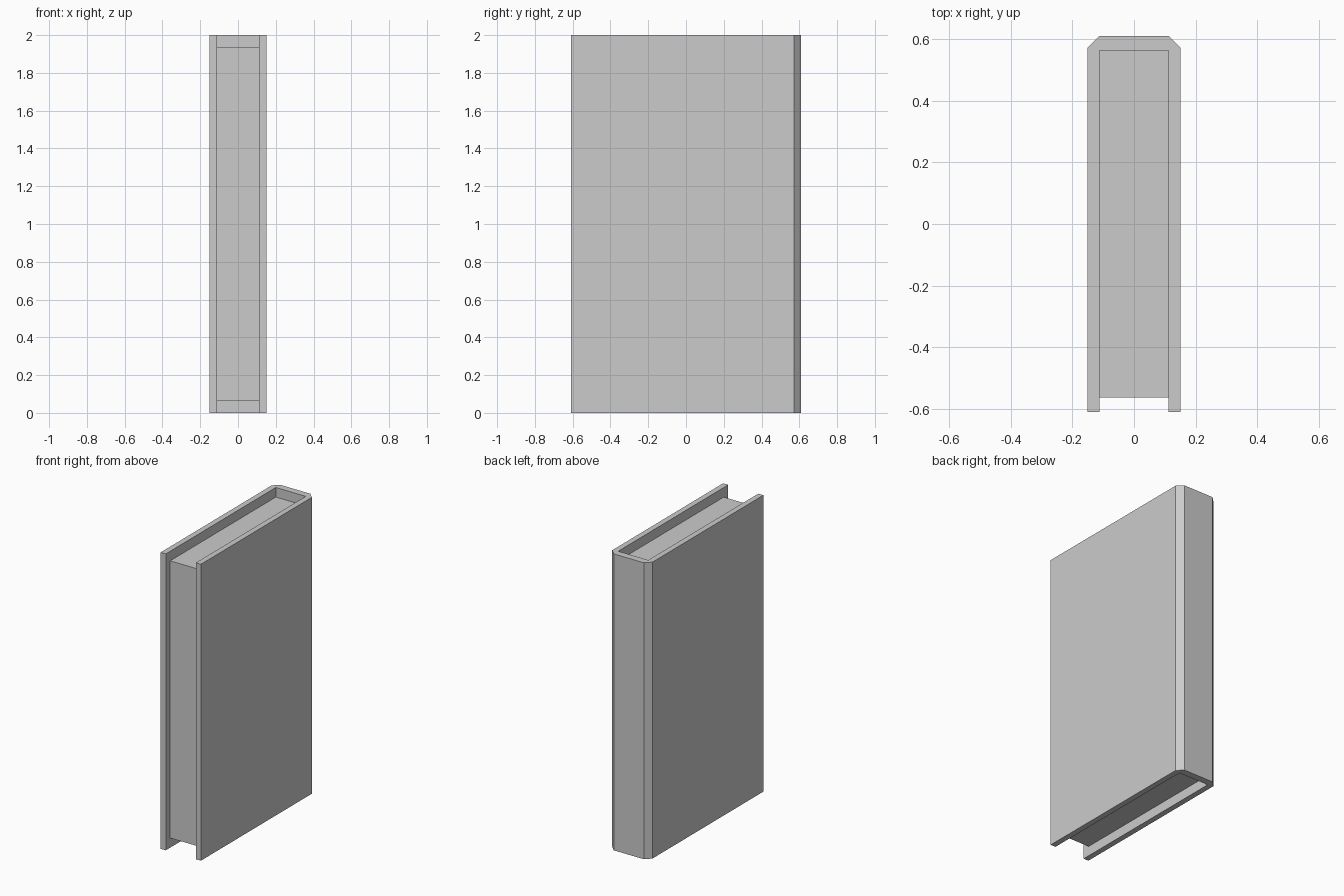
import bpy
import bmesh

if "Cube" in bpy.data.objects:
    bpy.data.objects.remove(bpy.data.objects["Cube"])

HEIGHT = 2.0
HALF_W, HALF_D = 0.15, 0.61      # outer half width and half depth
IN_W, IN_D = 0.112, 0.563        # inside of the cover
CHAMFER = 0.038
PAGE_INSET = 0.065


def extrude_profile(name, points, z0, z1):
    """Extrude a closed xy outline from z0 to z1."""
    bm = bmesh.new()
    face = bm.faces.new([bm.verts.new((x, y, z0)) for x, y in points])
    ext = bmesh.ops.extrude_face_region(bm, geom=[face])
    top = [v for v in ext["geom"] if isinstance(v, bmesh.types.BMVert)]
    bmesh.ops.translate(bm, verts=top, vec=(0, 0, z1 - z0))
    bmesh.ops.recalc_face_normals(bm, faces=bm.faces)
    mesh = bpy.data.meshes.new(name)
    bm.to_mesh(mesh)
    bm.free()
    obj = bpy.data.objects.new(name, mesh)
    bpy.context.collection.objects.link(obj)
    return obj


# Cover: U-shaped outline with chamfered spine corners, mirrored across x
half = [(IN_W, IN_D), (IN_W, -HALF_D), (HALF_W, -HALF_D),
        (HALF_W, HALF_D - CHAMFER), (HALF_W - CHAMFER, HALF_D)]
outline = half + [(-x, y) for x, y in reversed(half)]
extrude_profile("book_cover", outline, 0, HEIGHT)

# Page block, set back from the top, bottom and front edges of the cover
pages = [(-IN_W, -IN_D), (IN_W, -IN_D), (IN_W, IN_D), (-IN_W, IN_D)]
extrude_profile("page_block", pages, PAGE_INSET, HEIGHT - PAGE_INSET)
